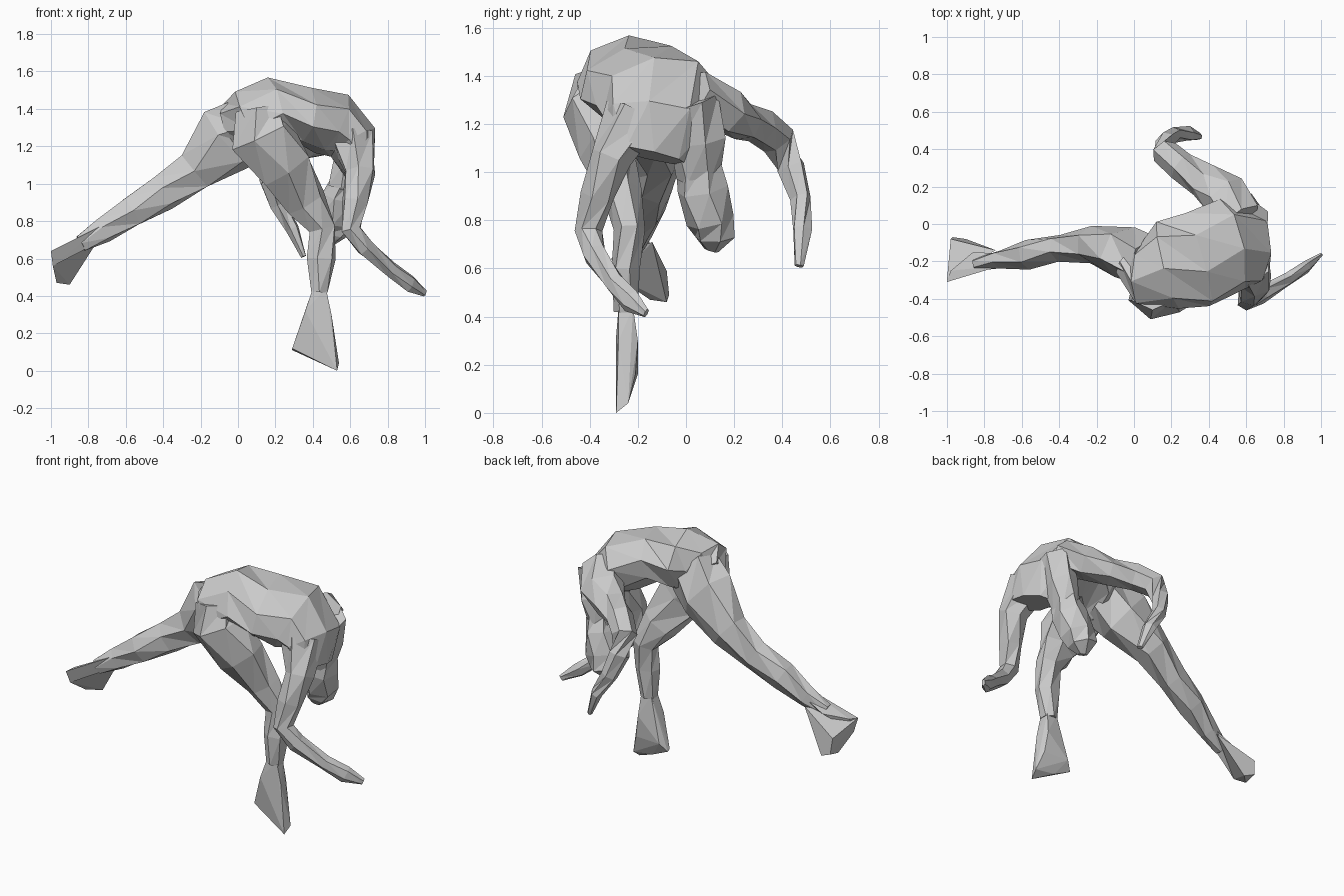
import bpy, bmesh, math
from mathutils import Vector


def finish(name, bm):
    bmesh.ops.recalc_face_normals(bm, faces=bm.faces)
    mesh = bpy.data.meshes.new(name)
    bm.to_mesh(mesh)
    bm.free()
    obj = bpy.data.objects.new(name, mesh)
    bpy.context.collection.objects.link(obj)
    return obj


def loft(name, rings, ref, n=6, ref_end=None):
    """Faceted tube; each ring is (x, y, z, half size along ref, half size across)."""
    bm = bmesh.new()
    pts = [Vector(r[:3]) for r in rings]
    ref = Vector(ref)
    ref_end = Vector(ref_end) if ref_end else ref
    loops = []
    for i, r in enumerate(rings):
        t = (pts[min(i + 1, len(pts) - 1)] - pts[max(i - 1, 0)]).normalized()
        u = ref.lerp(ref_end, i / (len(rings) - 1))
        u = (u - t * u.dot(t)).normalized()
        v = t.cross(u)
        loops.append([bm.verts.new(pts[i] + u * r[3] * math.cos(a) + v * r[4] * math.sin(a))
                      for a in (2 * math.pi * (k + 0.25 * (i % 2)) / n for k in range(n))])
    for a, b in zip(loops, loops[1:]):
        for k in range(n):
            j = (k + 1) % n
            bm.faces.new((a[k], a[j], b[j]))
            bm.faces.new((a[k], b[j], b[k]))
    bm.faces.new(loops[0])
    bm.faces.new(loops[-1])
    return finish(name, bm)


def hull(name, points):
    bm = bmesh.new()
    for p in points:
        bm.verts.new(p)
    bmesh.ops.convex_hull(bm, input=bm.verts)
    return finish(name, bm)


# Arched torso from pelvis to shoulders
loft("torso", [
    (-0.02, -0.20, 1.30, .10, .14),
    (0.06, -0.26, 1.335, .19, .18),
    (0.18, -0.22, 1.39, .24, .18),
    (0.34, -0.19, 1.375, .27, .155),
    (0.50, -0.12, 1.32, .26, .18),
    (0.615, -0.12, 1.22, .23, .14),
    (0.65, -0.15, 1.07, .16, .08)], (0, 1, 0), 8, (-.25, .9, .25))

# Standing leg: hip and thigh, shin, foot
loft("standing_leg", [
    (0.10, -0.36, 1.40, .10, .13),
    (0.125, -0.37, 1.26, .145, .18),
    (0.255, -0.33, 1.08, .115, .16),
    (0.365, -0.26, 0.90, .08, .115),
    (0.45, -0.235, 0.76, .065, .08),
    (0.445, -0.25, 0.60, .06, .08),
    (0.435, -0.25, 0.42, .05, .05)], (0, 1, 0))
hull("standing_foot", [
    (.40, -.28, .44), (.47, -.28, .44), (.40, -.22, .44), (.47, -.22, .44),
    (.36, -.29, .32), (.50, -.28, .30), (.48, -.20, .30),
    (.29, -.23, .11), (.33, -.20, .16), (.53, -.29, .0), (.54, -.24, .04),
    (.50, -.21, .16), (.29, -.25, .12), (.40, -.24, .06)])

# Trailing leg stretched out backwards
loft("trailing_leg", [
    (0.08, -0.20, 1.33, .14, .18),
    (-0.05, -0.15, 1.24, .14, .20),
    (-0.23, -0.11, 1.07, .10, .125),
    (-0.40, -0.13, 0.95, .075, .10),
    (-0.57, -0.165, 0.85, .08, .09),
    (-0.72, -0.19, 0.75, .05, .07),
    (-0.84, -0.215, 0.68, .035, .05)], (0, 1, 0))
hull("trailing_foot", [
    (-.70, -.22, .79), (-.70, -.16, .77), (-.72, -.20, .70), (-1, -.31, .64),
    (-.99, -.28, .56), (-.98, -.25, .65), (-.86, -.15, .69)])
hull("trailing_toes", [
    (-1, -.30, .64), (-.99, -.28, .56), (-.97, -.07, .49), (-.90, -.08, .46),
    (-.87, -.17, .60), (-.97, -.15, .47), (-.98, -.08, .59), (-.74, -.14, .71)])

# Near arm: down to the elbow, then forearm and hand
loft("near_arm", [
    (0.61, -0.22, 1.24, .13, .12),
    (0.655, -0.31, 1.06, .085, .085),
    (0.625, -0.37, 0.90, .075, .07),
    (0.605, -0.405, 0.755, .06, .055),
    (0.68, -0.38, 0.66, .055, .045),
    (0.82, -0.295, 0.54, .045, .035),
    (0.92, -0.23, 0.465, .05, .03),
    (1.00, -0.165, 0.415, .02, .01)], (1, 1, .3))

# Far arm: swept out to the elbow, hanging forearm, curled hand
loft("far_arm", [
    (0.57, 0.03, 1.33, .10, .12),
    (0.48, 0.16, 1.26, .10, .13),
    (0.37, 0.235, 1.21, .08, .10),
    (0.25, 0.31, 1.19, .08, .08),
    (0.165, 0.385, 1.13, .075, .075),
    (0.165, 0.435, 1.02, .065, .05),
    (0.21, 0.475, 0.89, .05, .04),
    (0.29, 0.485, 0.76, .035, .045),
    (0.35, 0.47, 0.61, .015, .02)], (.2, .3, 1))

# Hanging neck and head
loft("neck", [
    (0.62, 0.00, 1.28, .14, .11),
    (0.60, 0.05, 1.13, .12, .09),
    (0.55, 0.05, 0.97, .09, .08)], (0, 1, 0))
loft("head", [
    (0.58, 0.045, 1.06, .09, .07),
    (0.545, 0.07, 0.93, .11, .10),
    (0.51, 0.10, 0.80, .10, .11),
    (0.49, 0.12, 0.73, .085, .09),
    (0.48, 0.105, 0.675, .03, .03)], (0, 1, 0))
